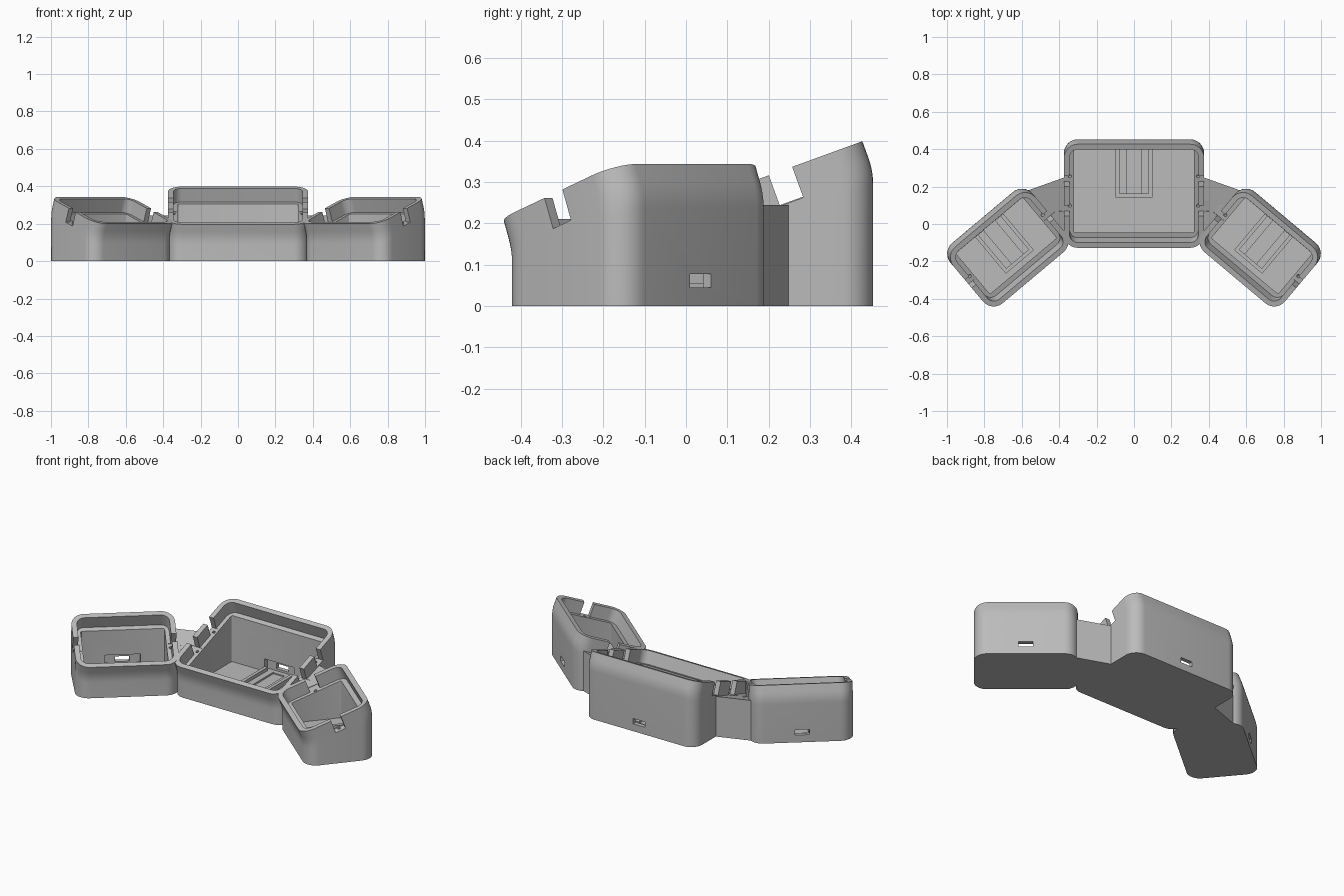
import bpy, bmesh, math
from mathutils import Matrix, Vector

cube = bpy.data.objects.get("Cube")
if cube:
    bpy.data.objects.remove(cube, do_unlink=True)

TILT = math.radians(20)
SLOPE = math.tan(TILT)
NORMAL = Vector((0, -math.sin(TILT), math.cos(TILT)))   # leaning rim direction
RIM = 0.077

grey = bpy.data.materials.new("matte_grey")
grey.use_nodes = True
COLOUR = (0.5, 0.5, 0.5, 1)
grey.diffuse_color = COLOUR
grey.node_tree.nodes["Principled BSDF"].inputs["Base Color"].default_value = COLOUR


def make_object(name, bm, matrix=Matrix()):
    bmesh.ops.recalc_face_normals(bm, faces=bm.faces)
    bm.transform(matrix)
    mesh = bpy.data.meshes.new(name)
    bm.to_mesh(mesh)
    bm.free()
    obj = bpy.data.objects.new(name, mesh)
    bpy.context.collection.objects.link(obj)
    mesh.materials.append(grey)
    return obj


def rounded_rect(hx, hy, r, steps=8):
    pts = []
    for i, (sx, sy) in enumerate([(1, 1), (-1, 1), (-1, -1), (1, -1)]):
        for k in range(steps + 1):
            a = math.pi / 2 * (i + k / steps)
            pts.append(Vector((sx * (hx - r) + r * math.cos(a),
                               sy * (hy - r) + r * math.sin(a), 0)))
    return pts


def loft(name, rings, matrix=Matrix()):
    bm = bmesh.new()
    loops = [[bm.verts.new(p) for p in ring] for ring in rings]
    n = len(loops[0])
    for a, b in zip(loops, loops[1:]):
        for i in range(n):
            bm.faces.new((a[i], a[(i + 1) % n], b[(i + 1) % n], b[i]))
    bm.faces.new(loops[0][::-1])
    bm.faces.new(loops[-1])
    return make_object(name, bm, matrix)


def box(name, lo, hi, matrix=Matrix()):
    bm = bmesh.new()
    bmesh.ops.create_cube(bm, size=1)
    lo, hi = Vector(lo), Vector(hi)
    for v in bm.verts:
        v.co = Vector((v.co[i] + 0.5) * (hi[i] - lo[i]) + lo[i] for i in range(3))
    return make_object(name, bm, matrix)


def combine(target, other, operation):
    mod = target.modifiers.new(operation, 'BOOLEAN')
    mod.operation, mod.object, mod.solver = operation, other, 'EXACT'
    bpy.context.view_layer.objects.active = target
    bpy.ops.object.modifier_apply(modifier=mod.name)
    bpy.data.objects.remove(other, do_unlink=True)


def lifted(ring, z0):
    """Place a flat ring on the tilted plane."""
    return [p + Vector((0, 0, z0 + SLOPE * p.y)) for p in ring]


def shell(name, hx, hy, z0, m):
    """Upright walls that curve into a leaning rim."""
    base = rounded_rect(hx, hy, 0.075)
    mid = lifted(base, z0)
    rings = [base]
    for k in range(6):
        t, bend = k / 5, 0.035
        rings.append([p - Vector((0, 0, bend * (1 - t) ** 2)) + NORMAL * bend * t * t
                      for p in mid])
    rings.append([p + NORMAL * RIM for p in mid])
    return loft(name, rings, m)


def cutters(hx, hy, z0, notches, m):
    """Lid recess, cavity, port opening, cable notches and screw holes."""
    out = []
    lip = lifted(rounded_rect(hx - 0.03, hy - 0.028, 0.045), z0)
    out.append(loft("recess", [lip, [p + NORMAL * 0.15 for p in lip]], m))
    well = rounded_rect(hx - 0.054, hy - 0.055, 0.008, 3)
    out.append(loft("cavity", [[p + Vector((0, 0, 0.025)) for p in well],
                               lifted(well, z0 + 0.03)], m))
    out.append(box("port", (-0.04, hy - 0.08, 0.045), (0.04, hy + 0.05, 0.077), m))
    out.append(box("port_relief", (-0.1, hy - 0.08, 0.032), (0.1, hy - 0.025, 0.1), m))
    tilted = m @ Matrix.Translation((0, 0, z0)) @ Matrix.Rotation(TILT, 4, 'X')
    for side in (-1, 1):
        for y in notches:
            c = side * (hx - 0.01)
            out.append(box("notch", (c - 0.035, y - 0.03, -0.002),
                           (c + 0.035, y + 0.03, 0.15), tilted))
            bm = bmesh.new()
            bmesh.ops.create_cone(bm, cap_ends=True, segments=16, radius1=0.009,
                                  radius2=0.009, depth=0.08)
            out.append(make_object("screw_hole", bm, tilted @ Matrix.Translation(
                (side * (hx - 0.032), y, 0))))
    return out


def placed(x, y, degrees):
    return Matrix.Translation((x, y, 0)) @ Matrix.Rotation(math.radians(degrees), 4, 'Z')


# half width, half depth, ledge height, notch positions, placement
compartments = {
    "centre": (0.375, 0.277, 0.2255, (-0.084, 0.084), placed(0, 0.176, 0)),
    "left": (0.287, 0.197, 0.1995, (0,), placed(0.683, -0.116, -40)),
    "right": (0.287, 0.197, 0.1995, (0,), placed(-0.683, -0.116, 40)),
}

# Outer walls
shells = [shell(n, hx, hy, z0, m) for n, (hx, hy, z0, _, m) in compartments.items()]
case = shells[0]
case.name = "case"
for other in shells[1:]:
    combine(case, other, 'UNION')

# Wedge bridges between compartments
for side in (-1, 1):
    plan = [(0.35, 0.257), (0.58, 0.175), (0.50, 0.06), (0.36, -0.06)]
    top = [(side * x, y, 0.245 + 0.34 * ((x - 0.35) * 0.336 + (y - 0.257) * 0.942))
           for x, y in plan]
    bridge = loft("bridge", [[(x, y, 0) for x, y, _ in top], top])
    combine(case, bridge, 'UNION')

# Hollow out
for hx, hy, z0, notches, m in compartments.values():
    for cutter in cutters(hx, hy, z0, notches, m):
        combine(case, cutter, 'DIFFERENCE')

# Board holder on each floor
for n, (hx, hy, z0, _, m) in compartments.items():
    back, front = hy - 0.056, hy - 0.31
    for side in (-1, 1):
        a, b = sorted((side * 0.078, side * 0.098))
        box(n + "_holder_rail", (a, front, 0.02), (b, back, 0.055), m)
        a, b = sorted((side * 0.04, side * 0.078))
        box(n + "_holder_step", (a, front + 0.02, 0.02), (b, back, 0.035), m)
    box(n + "_holder_stop", (-0.078, front, 0.02), (0.078, front + 0.02, 0.055), m)

bpy.ops.object.select_all(action='DESELECT')
case.select_set(True)
bpy.context.view_layer.objects.active = case
bpy.ops.object.shade_smooth_by_angle(angle=math.radians(25))
